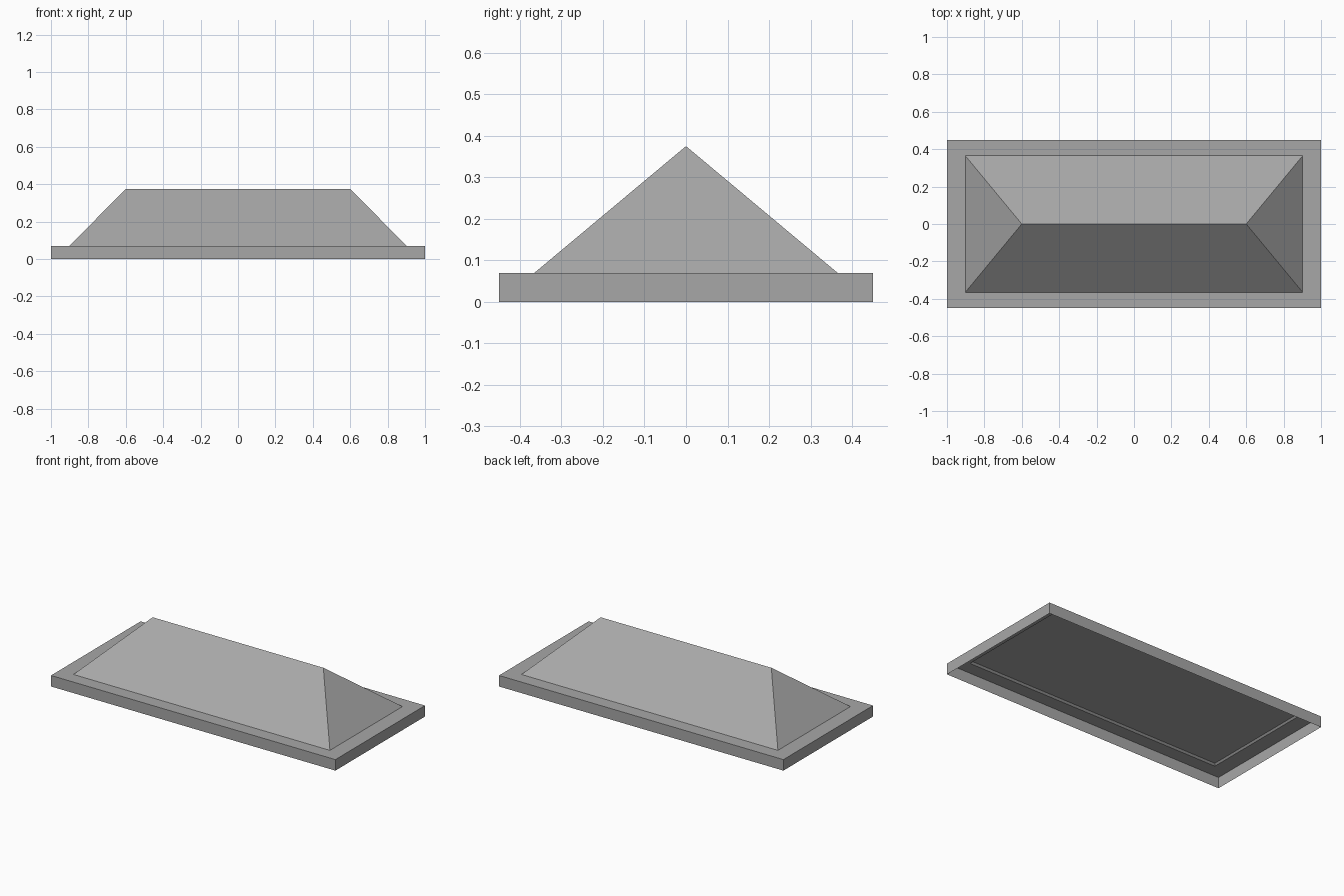
import bpy, bmesh

cube = bpy.data.objects.get("Cube")
if cube:
    bpy.data.objects.remove(cube, do_unlink=True)

grey = bpy.data.materials.new("plain grey")
grey.use_nodes = True
colour = (0.39, 0.39, 0.39, 1)
grey.diffuse_color = colour
grey.node_tree.nodes["Principled BSDF"].inputs["Base Color"].default_value = colour

BASE_TOP, CAP_Z, RIDGE_Z = 0.07, 0.08, 0.375
HALF_X, HALF_Y = 1.0, 0.45          # base plinth
ROOF_X, ROOF_Y = 0.902, 0.365       # roof footprint
RIDGE_X = 0.6


def ring(bm, x, y, z):
    """Four corners of a level rectangle, anticlockwise from above."""
    return [bm.verts.new((sx * x, sy * y, z))
            for sx, sy in ((-1, -1), (1, -1), (1, 1), (-1, 1))]


def bridge(bm, low, high):
    for i in range(4):
        j = (i + 1) % 4
        bm.faces.new((low[i], low[j], high[j], high[i]))


def finish(bm, name):
    mesh = bpy.data.meshes.new(name)
    bm.to_mesh(mesh)
    bm.free()
    mesh.materials.append(grey)
    obj = bpy.data.objects.new(name, mesh)
    bpy.context.collection.objects.link(obj)
    return obj


# Base: thin walls open underneath, with a flat rim around the roof
bm = bmesh.new()
foot = ring(bm, HALF_X, HALF_Y, 0)
edge = ring(bm, HALF_X, HALF_Y, BASE_TOP)
opening = ring(bm, ROOF_X, ROOF_Y, BASE_TOP)
bridge(bm, foot, edge)
bridge(bm, edge, opening)
finish(bm, "base_rim")

# Hipped roof: two long slopes and two triangular ends
bm = bmesh.new()
a, b, c, d = ring(bm, ROOF_X, ROOF_Y, BASE_TOP)
left, right = (bm.verts.new((x, 0, RIDGE_Z)) for x in (-RIDGE_X, RIDGE_X))
for corners in ((a, b, right, left), (b, c, right), (c, d, left, right), (d, a, left)):
    bm.faces.new(corners)
finish(bm, "hipped_roof")

# Ceiling: flat panel set just inside the roof, facing down
t = (CAP_Z - BASE_TOP) / (RIDGE_Z - BASE_TOP)
bm = bmesh.new()
panel = ring(bm, ROOF_X + (RIDGE_X - ROOF_X) * t, ROOF_Y * (1 - t), CAP_Z)
bm.faces.new(panel[::-1])
finish(bm, "ceiling_panel")
